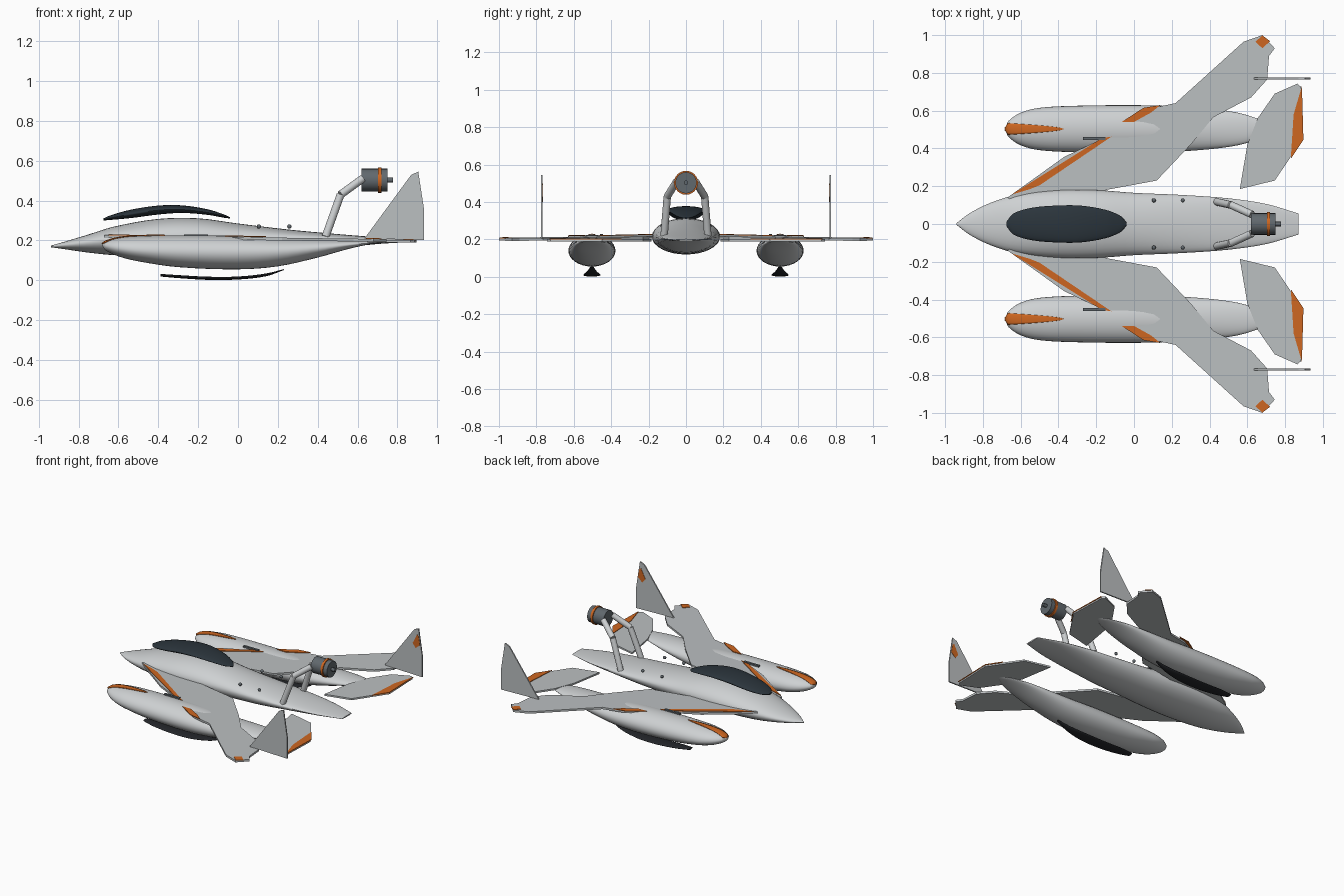
import bpy, bmesh, math
from mathutils import Vector

if "Cube" in bpy.data.objects:
    bpy.data.objects.remove(bpy.data.objects["Cube"])


def material(name, rgb):
    m = bpy.data.materials.new(name)
    m.diffuse_color = (*rgb, 1)
    m.use_nodes = True
    m.node_tree.nodes["Principled BSDF"].inputs["Base Color"].default_value = m.diffuse_color
    return m


HULL = material("hull_grey", (0.62, 0.64, 0.65))
WING = material("wing_grey", (0.50, 0.525, 0.535))
ORANGE = material("signal_orange", (0.62, 0.135, 0.015))
GLASS = material("dark_glass", (0.024, 0.035, 0.045))
RUBBER = material("skid_black", (0.018, 0.02, 0.024))
METAL = material("dark_metal", (0.12, 0.14, 0.155))


def make(name, verts, faces, mat, smooth=None):
    me = bpy.data.meshes.new(name)
    me.from_pydata([tuple(v) for v in verts], [], faces)
    bm = bmesh.new()
    bm.from_mesh(me)
    bmesh.ops.recalc_face_normals(bm, faces=bm.faces)
    bm.to_mesh(me)
    bm.free()
    ob = bpy.data.objects.new(name, me)
    bpy.context.collection.objects.link(ob)
    me.materials.append(mat)
    if smooth:
        bpy.ops.object.select_all(action='DESELECT')
        ob.select_set(True)
        bpy.context.view_layer.objects.active = ob
        bpy.ops.object.shade_smooth_by_angle(angle=math.radians(smooth))
    return ob


def sample(st, x):
    """Smooth interpolation of a station table at x."""
    n = len(st)
    i = max(k for k in range(n - 1) if st[k][0] <= x or k == 0)
    a, b = st[i], st[i + 1]
    p, q = st[max(i - 1, 0)], st[min(i + 2, n - 1)]
    h = b[0] - a[0]
    t = min(max((x - a[0]) / h, 0), 1)
    out = []
    for k in range(1, len(a)):
        m0 = (b[k] - p[k]) / (b[0] - p[0]) * h
        m1 = (q[k] - a[k]) / (q[0] - a[0]) * h
        out.append((2*t**3 - 3*t*t + 1) * a[k] + (t**3 - 2*t*t + t) * m0
                   + (3*t*t - 2*t**3) * b[k] + (t**3 - t*t) * m1)
    return out


def loft(name, st, cy, mat, sides=32, sub=4):
    """Body along x; stations are (x, half width, widest z, top z, bottom z)."""
    xs = [a[0] + (b[0] - a[0]) * j / sub for a, b in zip(st, st[1:]) for j in range(sub)] + [st[-1][0]]
    verts, faces = [], []
    for x in xs:
        w, zc, zt, zb = sample(st, x)
        for k in range(sides):
            a = 2 * math.pi * k / sides
            s = math.sin(a)
            verts.append((x, cy + w * math.cos(a), zc + s * ((zt - zc) if s > 0 else (zc - zb))))
    for r in range(len(xs) - 1):
        for k in range(sides):
            k2 = (k + 1) % sides
            faces.append((r*sides + k, r*sides + k2, (r+1)*sides + k2, (r+1)*sides + k))
    faces.append(tuple(range(sides)))
    faces.append(tuple((len(xs) - 1) * sides + k for k in range(sides)))
    return make(name, verts, faces, mat, 45)


def prism(name, base, offset, mat):
    """Flat outline of 3D points thickened by an offset vector."""
    n = len(base)
    base = [Vector(p) for p in base]
    verts = base + [p + Vector(offset) for p in base]
    faces = [tuple(range(n)), tuple(range(n, 2 * n))]
    faces += [(i, (i + 1) % n, n + (i + 1) % n, n + i) for i in range(n)]
    return make(name, verts, faces, mat)


def tube(name, a, b, r, mat, sides=16):
    a, b = Vector(a), Vector(b)
    q = (b - a).to_track_quat('Z', 'Y')
    verts = [p + q @ Vector((r * math.cos(t), r * math.sin(t), 0))
             for p in (a, b) for t in [2 * math.pi * k / sides for k in range(sides)]]
    faces = [(k, (k+1) % sides, sides + (k+1) % sides, sides + k) for k in range(sides)]
    faces += [tuple(range(sides)), tuple(range(sides, 2 * sides))]
    return make(name, verts, faces, mat, 40)


def wing_z(x):
    return 0.226 - 0.014 * (x + 0.65)


# Fuselage and canopy
loft("fuselage", [
    (-0.94, 0.004, 0.170, 0.174, 0.166), (-0.87, 0.057, 0.177, 0.194, 0.156),
    (-0.76, 0.112, 0.190, 0.227, 0.140), (-0.62, 0.155, 0.205, 0.270, 0.126),
    (-0.40, 0.180, 0.213, 0.308, 0.120), (-0.20, 0.180, 0.215, 0.311, 0.120),
    (0.0, 0.165, 0.213, 0.285, 0.122), (0.25, 0.154, 0.210, 0.255, 0.132),
    (0.50, 0.136, 0.207, 0.232, 0.160), (0.70, 0.106, 0.202, 0.216, 0.182),
    (0.87, 0.056, 0.197, 0.201, 0.192)], 0, HULL)
loft("canopy", [
    (-0.675, 0.012, 0.306, 0.311, 0.300), (-0.64, 0.055, 0.313, 0.326, 0.303),
    (-0.54, 0.086, 0.332, 0.354, 0.312), (-0.40, 0.098, 0.352, 0.375, 0.330),
    (-0.28, 0.097, 0.355, 0.376, 0.338), (-0.15, 0.075, 0.340, 0.356, 0.328),
    (-0.07, 0.042, 0.322, 0.330, 0.314), (-0.04, 0.008, 0.313, 0.317, 0.310)], 0, GLASS)

PONTOON = [
    (-0.68, 0.008, 0.176, 0.182, 0.170), (-0.665, 0.042, 0.172, 0.195, 0.150),
    (-0.60, 0.086, 0.162, 0.213, 0.120), (-0.50, 0.112, 0.152, 0.222, 0.095),
    (-0.30, 0.123, 0.144, 0.226, 0.066), (0.0, 0.126, 0.140, 0.222, 0.055),
    (0.20, 0.121, 0.144, 0.212, 0.070), (0.40, 0.107, 0.160, 0.207, 0.114),
    (0.55, 0.086, 0.177, 0.203, 0.156), (0.66, 0.052, 0.187, 0.199, 0.180),
    (0.73, 0.012, 0.193, 0.196, 0.189)]
SKID = [
    (-0.39, 0.020, 0.026, 0.032, 0.019), (-0.30, 0.038, 0.019, 0.026, 0.011),
    (-0.15, 0.046, 0.010, 0.018, 0.002), (0.0, 0.045, 0.012, 0.019, 0.004),
    (0.14, 0.027, 0.028, 0.034, 0.020), (0.23, 0.008, 0.054, 0.056, 0.051)]
WING_OUTLINE = [
    (-0.67, 0.14), (-0.37, 0.355), (-0.14, 0.465), (-0.06, 0.535), (0.08, 0.61),
    (0.22, 0.64), (0.58, 0.965), (0.68, 1.0), (0.745, 0.93), (0.715, 0.89), (0.705, 0.765),
    (0.62, 0.67), (0.42, 0.565), (0.30, 0.42), (0.12, 0.23), (-0.15, 0.18), (-0.15, 0.10), (-0.6, 0.10)]
TAIL_OUTLINE = [
    (0.56, 0.185), (0.745, 0.23), (0.83, 0.355), (0.895, 0.45), (0.885, 0.725), (0.865, 0.743),
    (0.745, 0.69), (0.655, 0.56), (0.60, 0.42)]
TAIL_TRIM = [(0.83, 0.345), (0.897, 0.445), (0.889, 0.73), (0.875, 0.715)]
WING_TRIMS = {
    "wing_stripe": [(-0.65, 0.155), (-0.55, 0.185), (-0.50, 0.205), (-0.12, 0.462), (-0.17, 0.455)],
    "wing_flash": [(-0.065, 0.54), (0.0, 0.54), (0.09, 0.59), (0.14, 0.63), (0.05, 0.615)],
    "tip_marker": [(0.68, 0.93), (0.72, 0.968), (0.68, 0.998), (0.643, 0.965)]}
FIN_OUTLINE = [(0.635, 0.21), (0.87, 0.53), (0.905, 0.545), (0.935, 0.35), (0.935, 0.202)]
FIN_MARK = [(0.86, 0.43), (0.895, 0.50), (0.908, 0.49), (0.918, 0.43), (0.885, 0.40)]

for s, side in ((1, "left"), (-1, "right")):
    cy = 0.503 * s
    # Pontoons and their skids
    loft("pontoon_" + side, PONTOON, cy, HULL)
    loft("skid_" + side, SKID, cy, RUBBER, 16)

    # Nose panel hugging the pontoon top
    verts, faces, cols = [], [], 7
    rows = 19
    for i in range(rows):
        t = i / (rows - 1)
        x = -0.683 + 0.313 * t
        w, zc, zt, zb = sample(PONTOON, x)
        half = min(0.8 * w, 0.031 * (1 - t) ** 0.6 + 0.0005)
        for j in range(cols):
            y = half * (2 * j / (cols - 1) - 1)
            verts.append((x, cy + y, zc + (zt - zc) * math.sqrt(1 - (y / w) ** 2) + 0.003))
    for i in range(rows - 1):
        for j in range(cols - 1):
            a = i * cols + j
            faces.append((a, a + 1, a + cols + 1, a + cols))
    panel = make("nose_panel_" + side, verts, faces, ORANGE, 60)
    sol = panel.modifiers.new("thickness", 'SOLIDIFY')
    sol.thickness, sol.offset = 0.004, 0

    # Swept wings with painted trims
    prism("wing_" + side, [(x, y * s, wing_z(x) - 0.014) for x, y in WING_OUTLINE], (0, 0, 0.014), WING)
    for name, pts in WING_TRIMS.items():
        prism(name + "_" + side, [(x, y * s, wing_z(x) + (0.002 if name == "wing_flash" else -0.001))
                                  for x, y in pts], (0, 0, 0.005), ORANGE)
    prism("sensor_bar_" + side, [(x, (0.452 + d) * s, 0.218) for x, d in
          ((-0.27, -0.008), (-0.15, -0.008), (-0.15, 0.008), (-0.27, 0.008))], (0, 0, 0.012), METAL)

    # Tailplanes with trailing trim
    prism("tailplane_" + side, [(x, y * s, 0.190) for x, y in TAIL_OUTLINE], (0, 0, 0.012), WING)
    prism("tail_trim_" + side, [(x, y * s, 0.200) for x, y in
          TAIL_TRIM[:3] + [(0.845, 0.58)]], (0, 0, 0.006), ORANGE)

    # Upright fins, marked on the inner face
    prism("fin_" + side, [(x, 0.766 * s, z) for x, z in FIN_OUTLINE], (0, 0.009 * s, 0), WING)
    prism("fin_mark_" + side, [(x, 0.767 * s, z) for x, z in FIN_MARK], (0, -0.003 * s, 0), ORANGE)

    # Bent engine struts
    knee = Vector((0.515, 0.10 * s, 0.43))
    tube("lower_strut_" + side, (0.44, 0.117 * s, 0.22), knee, 0.02, HULL)
    tube("upper_strut_" + side, knee, (0.625, 0.05 * s, 0.51), 0.02, HULL)

    # Deck studs
    for i, x in enumerate((0.105, 0.258)):
        bpy.ops.mesh.primitive_uv_sphere_add(segments=12, ring_count=8, radius=0.011,
                                             location=(x, 0.125 * s, 0.27))
        stud = bpy.context.object
        stud.name = f"deck_stud_{side}_{i}"
        stud.data.materials.append(METAL)
        bpy.ops.object.shade_smooth()

# Engine pod, band and shaft
tube("engine", (0.62, 0, 0.503), (0.75, 0, 0.503), 0.057, METAL, 24)
tube("engine_band", (0.703, 0, 0.503), (0.72, 0, 0.503), 0.064, ORANGE, 24)
tube("engine_shaft", (0.75, 0, 0.503), (0.778, 0, 0.503), 0.012, METAL, 12)
